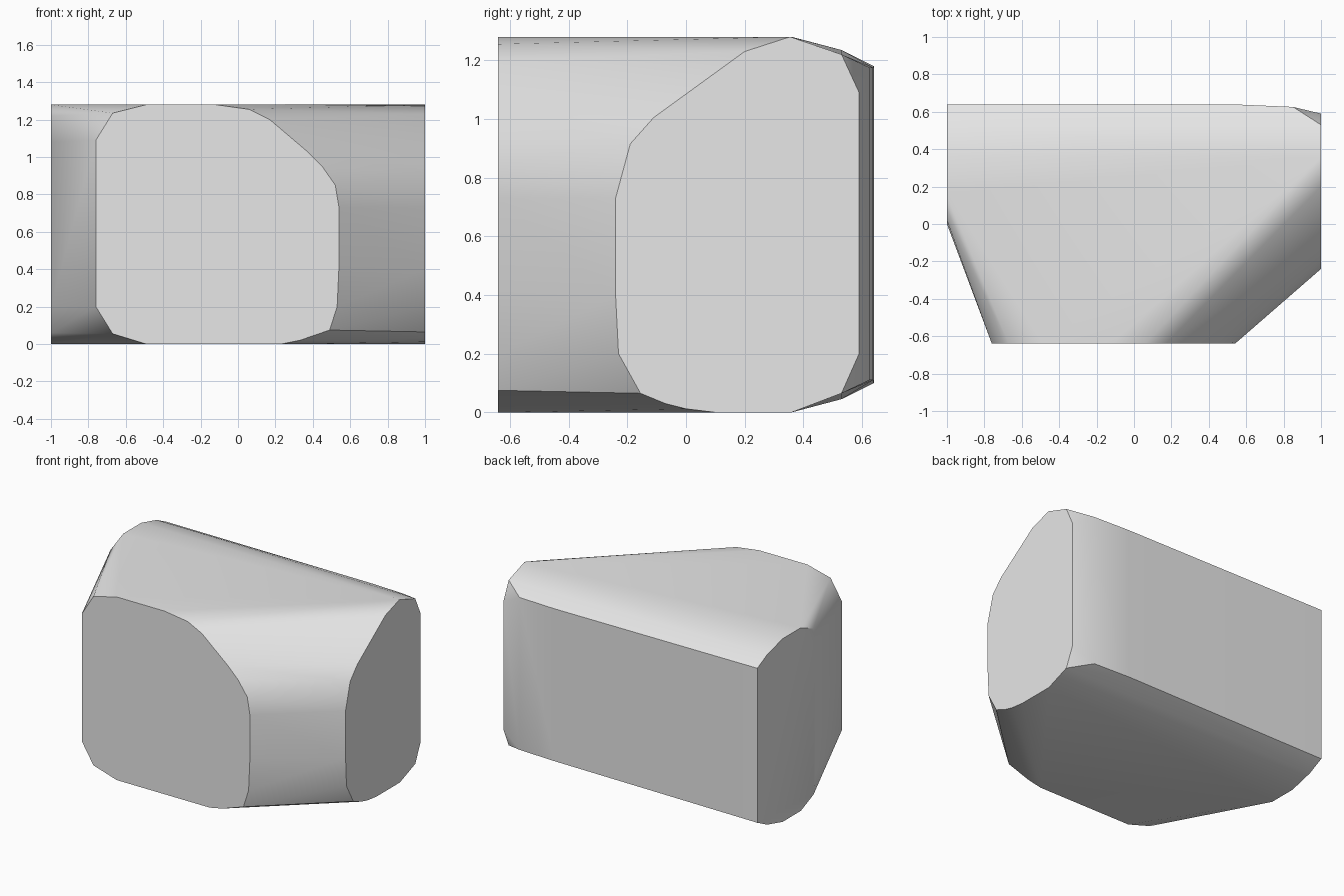
import bpy, bmesh
from math import radians

# Remove the default cube only
cube = bpy.data.objects.get("Cube")
if cube:
    bpy.data.objects.remove(cube, do_unlink=True)


def make_material(name, colour):
    material = bpy.data.materials.new(name)
    material.use_nodes = True
    material.diffuse_color = colour
    material.node_tree.nodes["Principled BSDF"].inputs["Base Color"].default_value = colour
    return material


def place_on_front(profile, y):
    """Put an (x, z) outline on a plane facing front or back."""
    return [(x, y, z) for x, z in profile]


def place_on_side(profile, x):
    """Put a (y, z) outline on a plane facing left or right."""
    return [(x, y, z) for y, z in profile]


def build_hull(name, points, material, smooth_angle):
    """Wrap a skin around the outlines and merge its coplanar faces."""
    bm = bmesh.new()
    for point in points:
        bm.verts.new(point)
    result = bmesh.ops.convex_hull(bm, input=bm.verts[:])
    spare = {g for key in ("geom_interior", "geom_unused") for g in result[key]
             if isinstance(g, bmesh.types.BMVert)}
    bmesh.ops.delete(bm, geom=list(spare), context='VERTS')
    bmesh.ops.dissolve_limit(bm, angle_limit=radians(0.5),
                             verts=bm.verts[:], edges=bm.edges[:])
    bmesh.ops.recalc_face_normals(bm, faces=bm.faces[:])
    mesh = bpy.data.meshes.new(name)
    bm.to_mesh(mesh)
    bm.free()
    mesh.materials.append(material)
    block = bpy.data.objects.new(name, mesh)
    bpy.context.collection.objects.link(block)
    bpy.ops.object.select_all(action='DESELECT')
    block.select_set(True)
    bpy.context.view_layer.objects.active = block
    bpy.ops.object.shade_smooth_by_angle(angle=smooth_angle)
    return block


TOP = 1.28

# Flat front end: rounded on one side, sloping shoulder on the other
front_outline = [
    (-.76, 1.09), (-.67, 1.235), (-.49, TOP), (-.12, TOP), (.06, 1.255),
    (.17, 1.2), (.37, 1.03), (.45, .95), (.52, .85), (.54, .73), (.54, .42),
    (.53, .2), (.49, .075), (.33, .02), (.23, 0), (-.49, 0), (-.67, .055),
    (-.76, .2)]

# Flat end on the +x side
wide_end_outline = [
    (-.24, .73), (-.19, .915), (-.11, 1.005), (.2, 1.23), (.355, TOP),
    (.53, 1.22), (.59, 1.09), (.59, .2), (.53, .065), (.36, 0), (.1, 0),
    (0, .012), (-.07, .03), (-.155, .065), (-.23, .2), (-.24, .4)]

# Flat end on the -x side, nearly the same above and below
lower_half = [(.64, .1), (.53, .045), (.36, 0), (.16, 0), (.02, .06), (0, .2)]
narrow_end_outline = lower_half + [(y, TOP - z) for y, z in lower_half]

# Back wall, easing inwards towards the +x side
back_points = [(x, y, z) for x, y in ((.57, .638), (.85, .626))
               for z in (.11, 1.175)]

stone_grey = make_material("stone_grey", (.8, .8, .8, 1))
build_hull(
    "stone_block",
    place_on_front(front_outline, -.64)
    + place_on_side(wide_end_outline, 1)
    + place_on_side(narrow_end_outline, -1)
    + back_points,
    stone_grey, radians(35))
